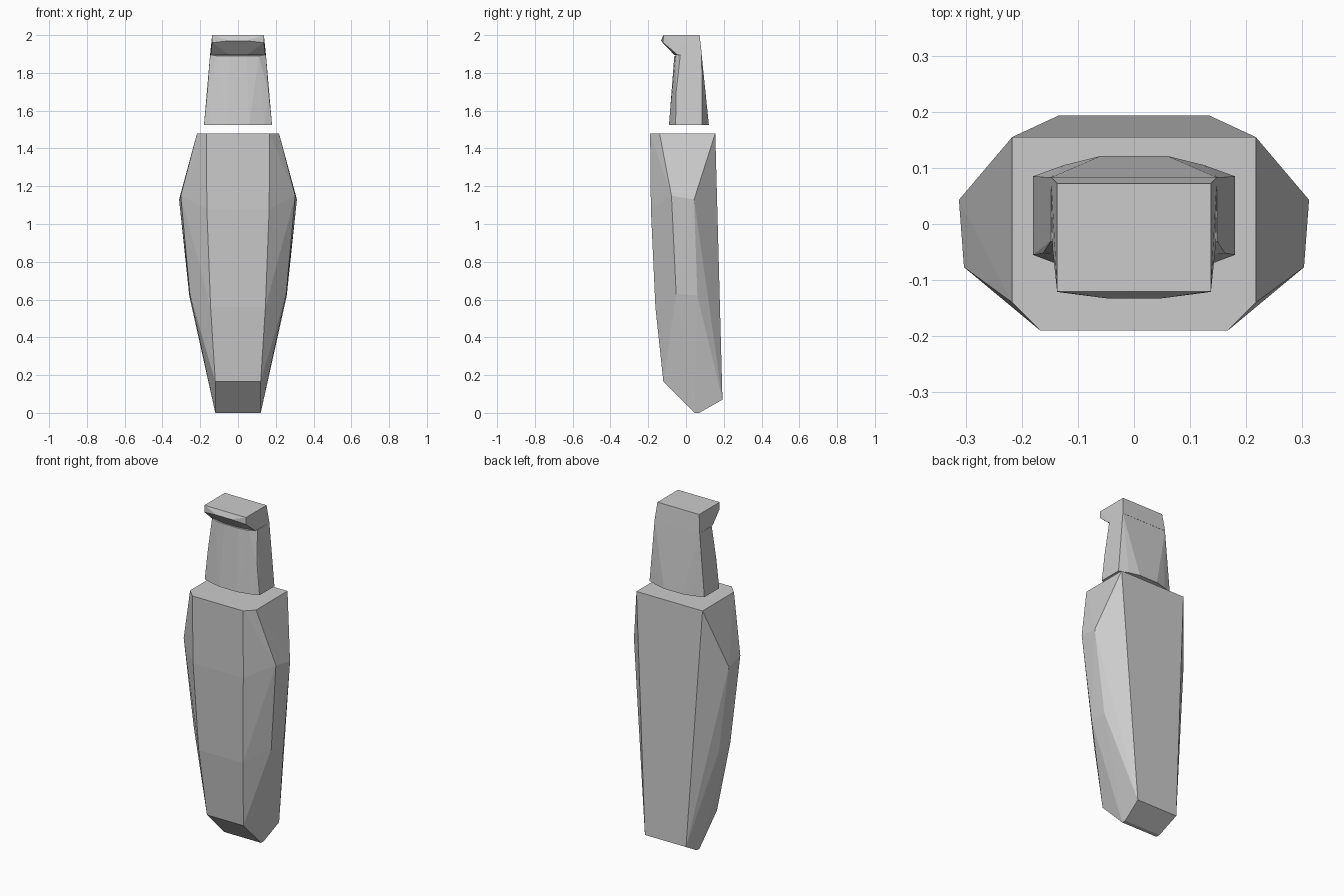
import bpy, bmesh, math


def faceted_part(name, half_points):
    """Convex faceted solid from points on the +x side, mirrored across x = 0."""
    bm = bmesh.new()
    for x, y, z in half_points:
        bm.verts.new((x, y, z))
        bm.verts.new((-x, y, z))
    hull = bmesh.ops.convex_hull(bm, input=bm.verts)
    loose = [v for v in bm.verts if not v.link_faces]
    bmesh.ops.delete(bm, geom=loose, context='VERTS')
    bmesh.ops.dissolve_limit(bm, angle_limit=math.radians(1),
                             verts=bm.verts, edges=bm.edges)
    bmesh.ops.recalc_face_normals(bm, faces=bm.faces)
    mesh = bpy.data.meshes.new(name)
    bm.to_mesh(mesh)
    bm.free()
    obj = bpy.data.objects.new(name, mesh)
    bpy.context.collection.objects.link(obj)
    return obj


# long tapered body: top rim, shoulder, waist, foot
faceted_part("body", [
    (0.217, 0.155, 1.48), (0.217, -0.14, 1.48), (0.167, -0.19, 1.48),
    (0.312, 0.043, 1.13), (0.303, -0.077, 1.15), (0.165, -0.186, 1.08),
    (0.258, 0.06, 0.62), (0.255, -0.052, 0.63), (0.145, -0.162, 0.56),
    (0.12, -0.12, 0.165), (0.135, 0.193, 0.07),
    (0.12, 0.045, 0.0), (0.12, 0.07, 0.0),
])

# floating neck with a bowed front and back
faceted_part("neck", [
    (0.18, 0.085, 1.525), (0.18, -0.055, 1.525), (0.14, -0.07, 1.525),
    (0.06, -0.09, 1.525), (0.125, 0.105, 1.525), (0.06, 0.121, 1.525),
    (0.162, -0.052, 1.70), (0.11, -0.055, 1.89), (0.045, -0.062, 1.89),
    (0.148, -0.03, 1.895), (0.148, 0.083, 1.895),
])

# cap with overhanging front brim
faceted_part("cap", [
    (0.137, -0.12, 2.0), (0.137, 0.072, 2.0),
    (0.137, -0.121, 1.96), (0.045, -0.133, 1.97),
    (0.145, -0.045, 1.895), (0.045, -0.062, 1.895), (0.148, 0.084, 1.895),
])
